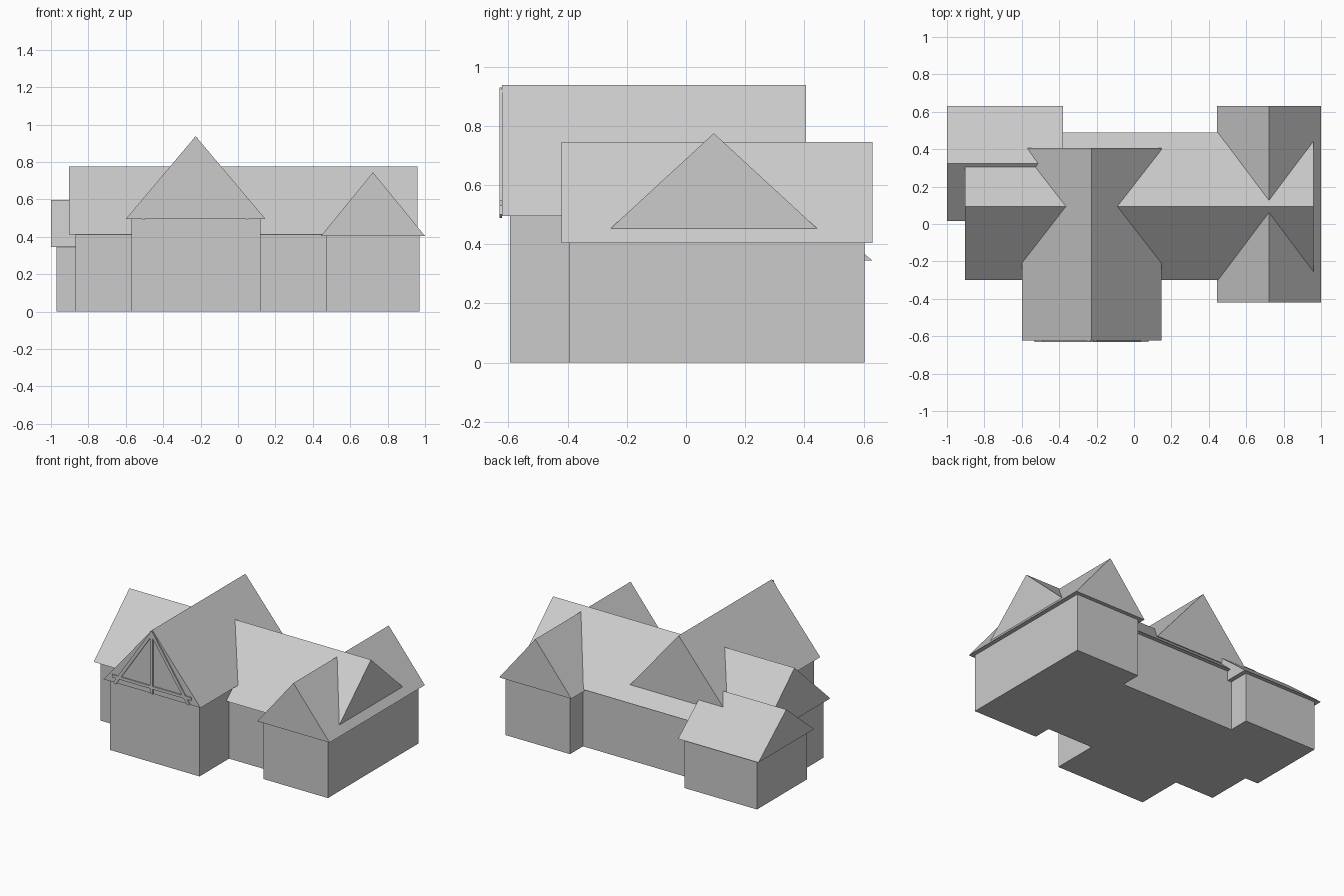
import bpy, bmesh
from mathutils import Vector

if "Cube" in bpy.data.objects:
    bpy.data.objects.remove(bpy.data.objects["Cube"])


def make(name, verts, faces):
    me = bpy.data.meshes.new(name)
    bm = bmesh.new()
    vs = [bm.verts.new(v) for v in verts]
    for f in faces:
        bm.faces.new([vs[i] for i in f])
    bmesh.ops.recalc_face_normals(bm, faces=bm.faces)
    bm.to_mesh(me)
    bm.free()
    ob = bpy.data.objects.new(name, me)
    bpy.context.collection.objects.link(ob)
    return ob


def prism(name, bottom, top):
    """Closed solid between two matching outlines."""
    n = len(bottom)
    faces = [list(range(n)), list(range(n, 2 * n))]
    faces += [[i, (i + 1) % n, n + (i + 1) % n, n + i] for i in range(n)]
    return make(name, bottom + top, faces)


def walls(name, x0, x1, y0, y1, h):
    c = [(x0, y0), (x1, y0), (x1, y1), (x0, y1)]
    prism(name, [(x, y, 0) for x, y in c], [(x, y, h) for x, y in c])


def gable_roof(name, axis, across, along, eave, ridge):
    """Triangular roof solid, ridge running along the given axis."""
    a, b = across
    tri = [(a, eave), (b, eave), ((a + b) / 2, ridge)]
    ends = []
    for t in along:
        ends.append([(t, s, z) if axis == 'x' else (s, t, z) for s, z in tri])
    prism(name, *ends)


# Wall blocks
walls("main_walls", -0.87, 0.93, -0.27, 0.46, 0.412)
walls("front_gable_walls", -0.57, 0.12, -0.595, 0.375, 0.495)
walls("right_wing_walls", 0.472, 0.97, -0.395, 0.603, 0.404)
walls("rear_left_walls", -0.97, -0.41, 0.05, 0.603, 0.345)

# Roofs
gable_roof("main_roof", 'x', (-0.30, 0.488), (-0.903, 0.96), 0.412, 0.775)
gable_roof("front_gable_roof", 'y', (-0.60, 0.147), (-0.622, 0.405), 0.495, 0.938)
gable_roof("right_wing_roof", 'y', (0.443, 1.0), (-0.42, 0.63), 0.404, 0.745)
gable_roof("rear_left_roof", 'x', (0.017, 0.63), (-1.0, -0.38), 0.345, 0.598)

# Decorative truss on the front gable
CX, Y0, Y1 = -0.2265, -0.63, -0.621


def beam(name, p, q, w):
    p, q = Vector(p), Vector(q)
    d = (q - p).normalized()
    s = Vector((-d.y, d.x)) * w / 2
    c = [p - s, q - s, q + s, p + s]
    prism(name, [(CX + v.x, Y0, v.y) for v in c], [(CX + v.x, Y1, v.y) for v in c])


beam("truss_post", (0, 0.495), (0, 0.93), 0.02)
beam("truss_tie", (-0.305, 0.54), (0.305, 0.54), 0.02)
for side, label in ((-1, "left"), (1, "right")):
    beam("truss_rafter_" + label, (side * 0.285, 0.495), (0, 0.917), 0.022)
